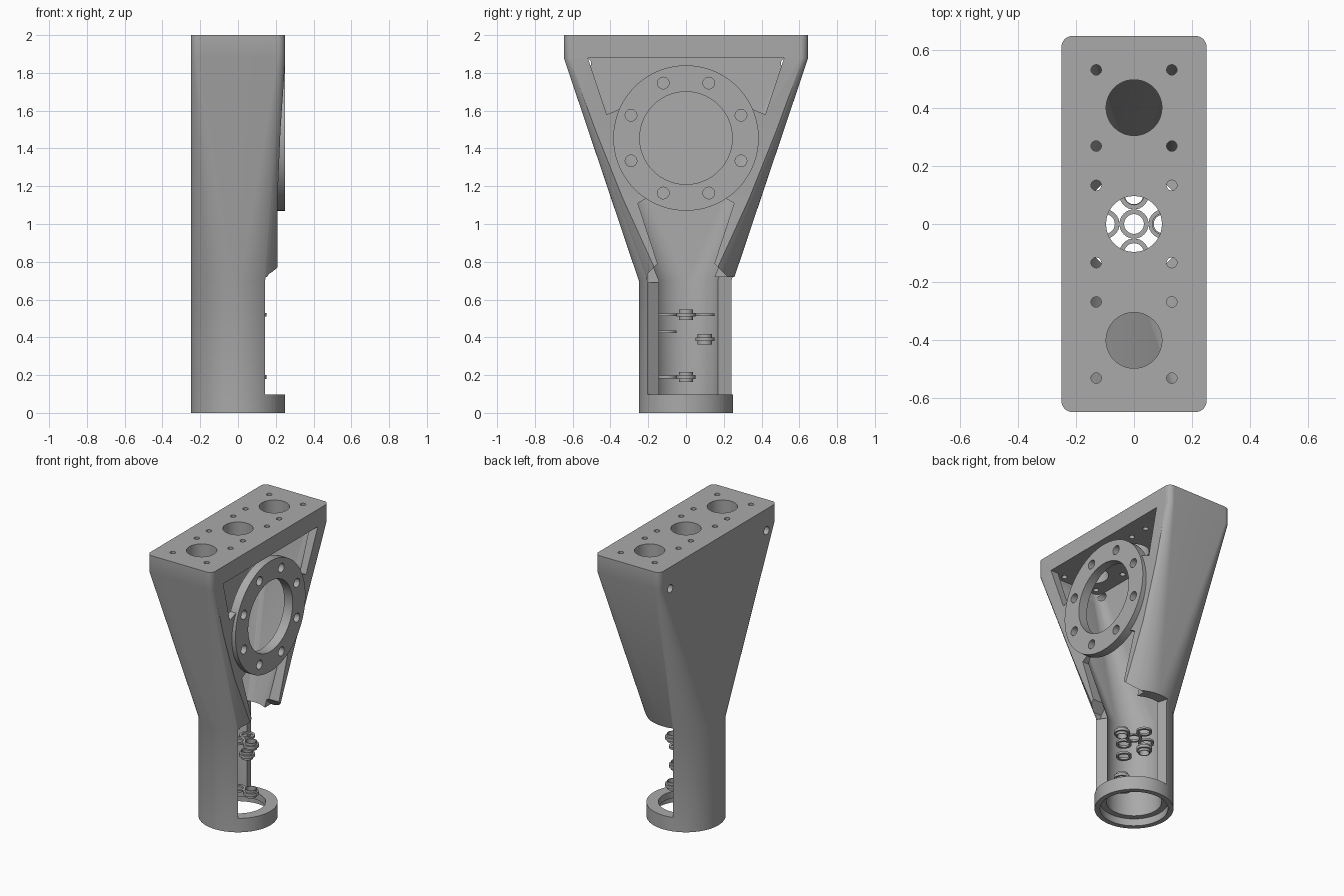
import bpy, bmesh
from math import sin, cos, pi, radians
from mathutils import Vector, Matrix

cube = bpy.data.objects.get("Cube")
if cube:
    bpy.data.objects.remove(cube, do_unlink=True)

gray = bpy.data.materials.new("matte_gray")
gray.use_nodes = True
gray.diffuse_color = (0.4, 0.4, 0.4, 1)
gray.node_tree.nodes["Principled BSDF"].inputs["Base Color"].default_value = (0.4, 0.4, 0.4, 1)


def make_object(name, bm):
    bmesh.ops.recalc_face_normals(bm, faces=bm.faces)
    mesh = bpy.data.meshes.new(name)
    bm.to_mesh(mesh)
    bm.free()
    mesh.materials.append(gray)
    obj = bpy.data.objects.new(name, mesh)
    bpy.context.collection.objects.link(obj)
    return obj


def loft(bm, sections, steps=16):
    """Skin rounded rectangles given as (half x, half y, corner radius, z)."""
    rings = []
    for hx, hy, r, z in sections:
        ring = []
        for q, (sx, sy) in enumerate(((1, 1), (-1, 1), (-1, -1), (1, -1))):
            for i in range(steps + 1):
                a = (q + i / steps) * pi / 2
                ring.append(bm.verts.new((sx * (hx - r) + r * cos(a),
                                          sy * (hy - r) + r * sin(a), z)))
        rings.append(ring)
    n = len(rings[0])
    for low, high in zip(rings, rings[1:]):
        for i in range(n):
            j = (i + 1) % n
            bm.faces.new((low[i], low[j], high[j], high[i]))
    bm.faces.new(rings[0])
    bm.faces.new(rings[-1])
    bmesh.ops.remove_doubles(bm, verts=bm.verts, dist=1e-5)


def prism(bm, points, axis, lo, hi):
    """Extrude a flat outline along x, y or z."""
    place = {"x": lambda a, b, h: (h, a, b),
             "y": lambda a, b, h: (a, h, b),
             "z": lambda a, b, h: (a, b, h)}[axis]
    ends = [[bm.verts.new(place(a, b, h)) for a, b in points] for h in (lo, hi)]
    n = len(points)
    for i in range(n):
        j = (i + 1) % n
        bm.faces.new((ends[0][i], ends[0][j], ends[1][j], ends[1][i]))
    bm.faces.new(ends[0])
    bm.faces.new(ends[1])


def disc(a, b, r, n=24):
    return [(a + r * cos(2 * pi * i / n), b + r * sin(2 * pi * i / n)) for i in range(n)]


def combine(target, outlines, axis, lo, hi, operation="DIFFERENCE"):
    """Cut or add a set of separate prisms."""
    bm = bmesh.new()
    for points in outlines:
        prism(bm, points, axis, lo, hi)
    apply_boolean(target, make_object("cutter", bm), operation)


def apply_boolean(target, tool, operation="DIFFERENCE"):
    tool.hide_render = True
    mod = target.modifiers.new("cut", "BOOLEAN")
    mod.operation = operation
    mod.solver = "EXACT"
    mod.object = tool
    bpy.context.view_layer.objects.active = target
    bpy.ops.object.modifier_apply(modifier=mod.name)
    bpy.data.objects.remove(tool, do_unlink=True)


def smooth(obj):
    bpy.ops.object.select_all(action="DESELECT")
    obj.select_set(True)
    bpy.context.view_layer.objects.active = obj
    bpy.ops.object.shade_smooth_by_angle(angle=radians(25))


# Outer shell: block flowing down into a round tube
bm = bmesh.new()
loft(bm, [(.25, .647, .04, 2), (.25, .647, .04, 1.88), (.25, .25, .25, .7), (.25, .25, .25, 0)])
housing = make_object("housing", bm)

# Hollow inside
bm = bmesh.new()
loft(bm, [(.19, .575, .05, 1.88), (.175, .175, .175, .7), (.175, .175, .175, -.1)])
apply_boolean(housing, make_object("cavity", bm))
combine(housing, [disc(0, 0, .215, 64)], "z", -.1, .05)

# Slightly recessed open side
combine(housing, [[(.25, 1.87), (.225, 1.5), (.21, 1.15), (.21, .6), (.5, .6), (.5, 1.87)]],
        "y", -.8, .8)

# Windows above and below the flange
upper = [(.52, 1.88), (.42, 1.58), (.2, 1.67)]
lower = [(.15, 1.17), (.255, 1.11), (.15, .79)]
mirror = lambda pts: [(-y, z) for y, z in reversed(pts)]
combine(housing, [upper + mirror(upper),
                  lower + [(.25, .69), (-.205, .69), (-.205, .735)] + mirror(lower)[:2][:1] + mirror(lower)[1:]],
        "x", .1, .5)

# Open sector of the tube
sector = [(0, 0)] + [(.5 * cos(radians(a)), .5 * sin(radians(a))) for a in (-55, -15, 25, 65, 106)]
combine(housing, [sector], "z", .097, .72)

# Round mounting flange with bolt holes
MID = 1.455
combine(housing, [disc(0, MID, .385, 72)], "x", .19, .25, "UNION")
combine(housing, [disc(0, MID, .245, 72)], "x", .1, .5)
bolts = [(k + .5) * pi / 4 for k in range(8)]
combine(housing, [disc(.315 * cos(a), MID + .315 * sin(a), .031) for a in bolts], "x", .1, .5)

# Holes through the top plate and the closed side
combine(housing, [disc(0, y, .096, 48) for y in (-.4, 0, .4)], "z", 1.8, 2.1)
combine(housing, [disc(x, y, .018, 16) for x in (-.13, .13)
                  for y in (-.53, -.268, -.133, .133, .268, .53)], "z", 1.8, 2.1)
combine(housing, [disc(y, 1.85, .028) for y in (-.53, .53)], "x", -.4, -.15)
smooth(housing)


def cable_ring(bm, x, y, z, collar):
    """Lathe a flat washer, with a taller inner collar if wanted."""
    profile = [(.034, -.007), (.05, -.007), (.05, .007), (.034, .007)]
    if collar:
        profile = [(.032, -.027), (.038, -.027), (.038, -.01), (.05, -.01),
                   (.05, .01), (.038, .01), (.038, .027), (.032, .027)]
    verts = [bm.verts.new((x + r, y, z + h)) for r, h in profile]
    edges = [bm.edges.new((v, verts[(i + 1) % len(verts)])) for i, v in enumerate(verts)]
    bmesh.ops.spin(bm, geom=verts + edges, cent=(x, y, z), axis=(0, 0, 1),
                   angle=2 * pi, steps=32, use_merge=True)


# Cable guide rings inside the tube
cross = [(0, 0), (.1, 0), (-.1, 0), (0, -.1), (0, .1)]
guides = {"upper_cable_guide": [(x, y, .52) for x, y in cross],
          "lower_cable_guide": [(x, y, .19) for x, y in cross[:4]],
          "loose_cable_rings": [(0, .1, .39), (0, -.1, .43)]}
for name, spots in guides.items():
    bm = bmesh.new()
    for x, y, z in spots:
        cable_ring(bm, x, y, z, x > 0 or z == .39)
    bmesh.ops.remove_doubles(bm, verts=bm.verts, dist=1e-5)
    smooth(make_object(name, bm))
